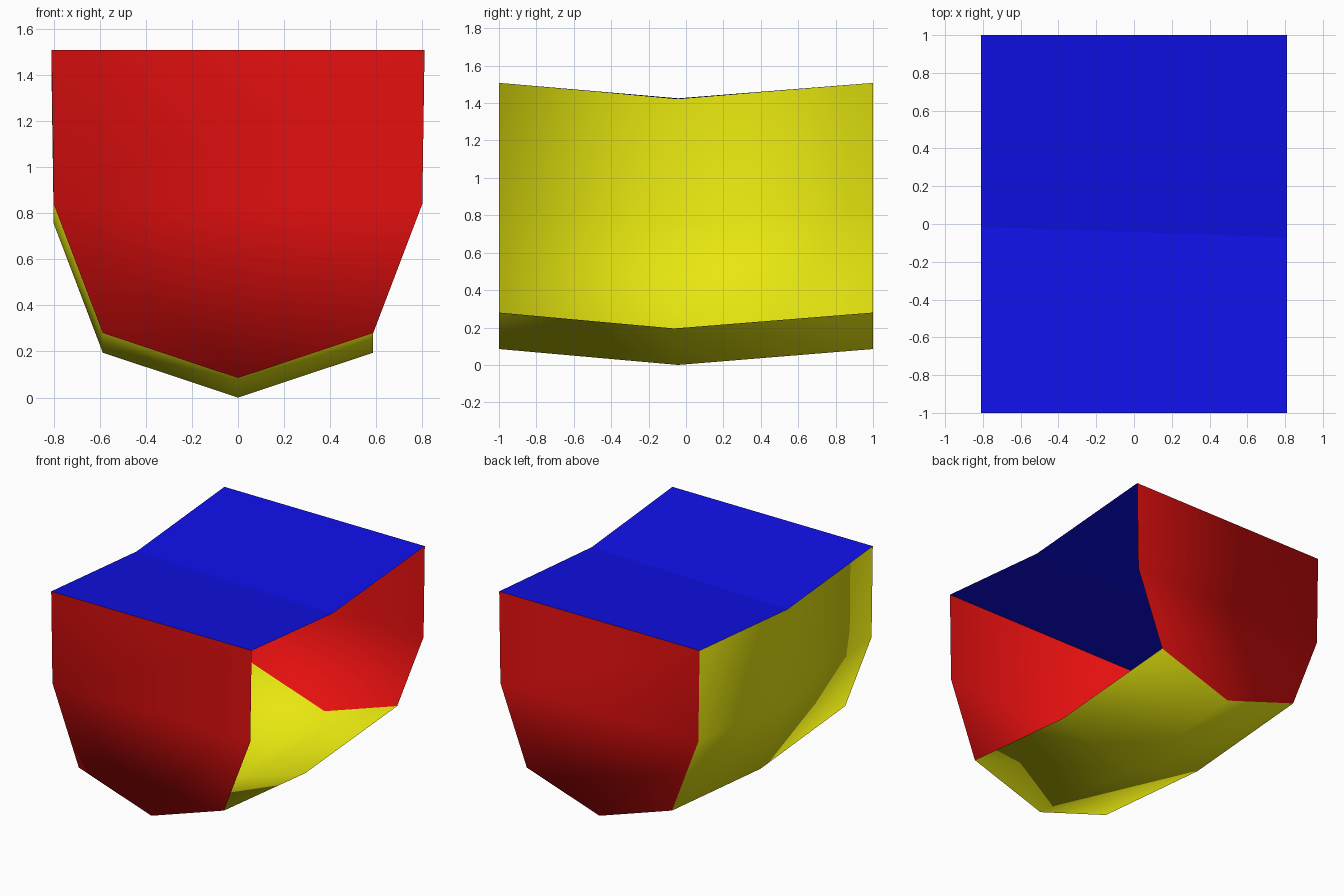
import bpy
import bmesh

cube = bpy.data.objects.get("Cube")
if cube:
    bpy.data.objects.remove(cube, do_unlink=True)


def make_material(name, colour):
    mat = bpy.data.materials.new(name)
    mat.use_nodes = True
    mat.diffuse_color = colour
    mat.node_tree.nodes["Principled BSDF"].inputs["Base Color"].default_value = colour
    return mat


yellow = make_material("yellow", (0.8, 0.8, 0.005, 1))
red = make_material("red", (0.8, 0.005, 0.005, 1))
blue = make_material("blue", (0.005, 0.005, 0.8, 1))

# Half cross-section of the trough, from keel to rim: (x, z)
HALF = [(0, 0.085), (0.587, 0.28), (0.8, 0.84), (0.81, 1.508)]
PROFILE = [(-x, z) for x, z in reversed(HALF[1:])] + HALF
SAG = 0.085


def waist_y(x):
    """The sagging middle section runs slightly askew across the model."""
    return -0.043 - 0.035 * x


def section(bm, points, place):
    """Add one cross-section; place is 'front', 'middle' or 'back'."""
    ring = []
    for x, z in points:
        if place == "middle":
            ring.append(bm.verts.new((x, waist_y(x), z - SAG)))
        else:
            ring.append(bm.verts.new((x, -1 if place == "front" else 1, z)))
    return ring


def bridge(bm, a, b):
    for i in range(len(a) - 1):
        bm.faces.new((a[i], a[i + 1], b[i + 1], b[i]))


def finish(bm, name, materials, smooth):
    for face in bm.faces:
        face.smooth = smooth
    mesh = bpy.data.meshes.new(name)
    bm.to_mesh(mesh)
    bm.free()
    for mat in materials:
        mesh.materials.append(mat)
    obj = bpy.data.objects.new(name, mesh)
    bpy.context.collection.objects.link(obj)
    return obj


# Trough: yellow shell open on the +x side, closed by red end walls
bm = bmesh.new()
front = section(bm, PROFILE, "front")
middle = section(bm, PROFILE[:5], "middle")
back = section(bm, PROFILE, "back")
bridge(bm, middle, front[:5])
bridge(bm, back[:5], middle)
for wall in (front, list(reversed(back))):
    bm.faces.new(wall).material_index = 1
bmesh.ops.recalc_face_normals(bm, faces=bm.faces)
finish(bm, "trough", [yellow, red], True)

# Deck: blue lid folded along the waist
bm = bmesh.new()
rim = [PROFILE[0], PROFILE[-1]]
front, middle, back = (section(bm, rim, p) for p in ("front", "middle", "back"))
bridge(bm, front, middle)
bridge(bm, middle, back)
finish(bm, "deck", [blue], False)
